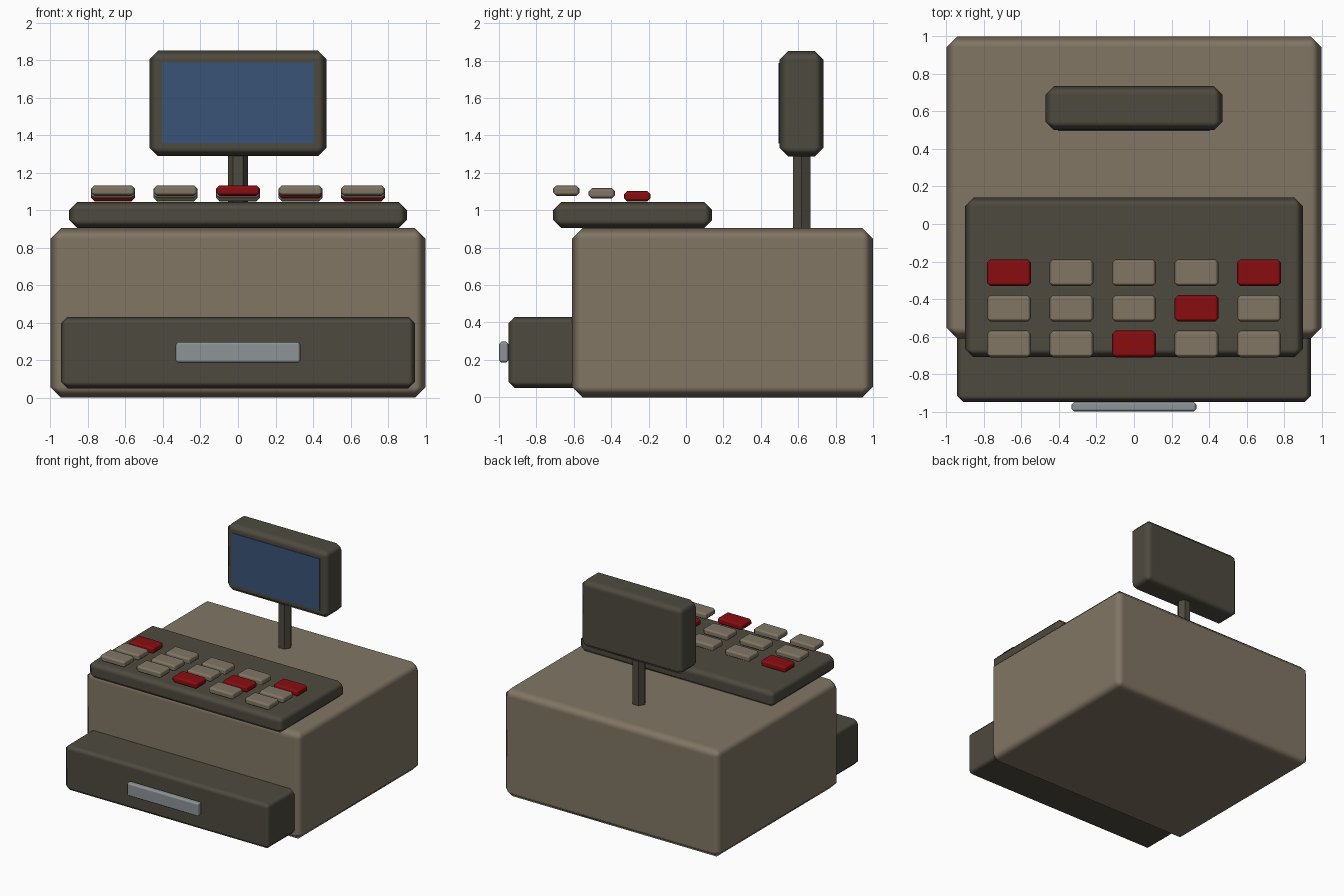
import bpy, bmesh, math
from mathutils import Matrix, Vector

if "Cube" in bpy.data.objects:
    bpy.data.objects.remove(bpy.data.objects["Cube"])


def material(name, rgb):
    m = bpy.data.materials.new(name)
    m.diffuse_color = (*rgb, 1)
    m.use_nodes = True
    m.node_tree.nodes["Principled BSDF"].inputs["Base Color"].default_value = m.diffuse_color
    return m


BEIGE = material("warm_beige", (0.22, 0.18, 0.127))
DARK = material("dark_olive_grey", (0.076, 0.068, 0.05))
RED = material("key_red", (0.25, 0.004, 0.005))
BLUE = material("screen_blue", (0.04, 0.087, 0.185))
STEEL = material("steel_grey", (0.27, 0.295, 0.31))


def finish(name, bm, mat, location):
    mesh = bpy.data.meshes.new(name)
    bm.to_mesh(mesh)
    bm.free()
    mesh.materials.append(mat)
    obj = bpy.data.objects.new(name, mesh)
    obj.location = location
    bpy.context.collection.objects.link(obj)
    return obj


def box(name, x, y, z, mat, bevel=0.0):
    """Box from (min, max) ranges, with a softly shaded one-step chamfer."""
    lo, hi = Vector((x[0], y[0], z[0])), Vector((x[1], y[1], z[1]))
    bm = bmesh.new()
    bmesh.ops.create_cube(bm, size=1, matrix=Matrix.Diagonal((*(hi - lo), 1)))
    for f in bm.faces:
        f.smooth = bevel > 0
    obj = finish(name, bm, mat, (lo + hi) / 2)
    if bevel:
        mod = obj.modifiers.new("chamfer", 'BEVEL')
        mod.width = bevel
        mod.segments = 1
        mod.harden_normals = True
    return obj


# Main body and cash drawer
box("body", (-1, 1), (-0.61, 1), (0, 0.905), BEIGE, 0.057)
box("drawer", (-0.945, 0.945), (-0.95, -0.45), (0.05, 0.43), DARK, 0.035)
box("drawer_handle", (-0.333, 0.333), (-1, -0.949), (0.185, 0.298), STEEL, 0.014)

# Keyboard panel with three stepped rows of keys
box("key_panel", (-0.9, 0.9), (-0.71, 0.14), (0.905, 1.045), DARK, 0.043)
red_keys = {(0, 0), (0, 4), (1, 3), (2, 2)}
for row in range(3):
    for col in range(5):
        cx, cy, cz = (col - 2) / 3, -0.26 - 0.19 * row, 1.075 + 0.015 * row
        box(f"key_{row + 1}_{col + 1}",
            (cx - 0.117, cx + 0.117), (cy - 0.071, cy + 0.071),
            (cz - 0.028, cz + 0.028),
            RED if (row, col) in red_keys else BEIGE, 0.018)

# Hexagonal display pole
bm = bmesh.new()
bmesh.ops.create_cone(bm, cap_ends=True, segments=6, radius1=0.054, radius2=0.054,
                      depth=0.46, matrix=Matrix.Rotation(math.pi / 2, 4, 'Z'))
finish("display_pole", bm, DARK, (0, 0.618, 1.1))

# Display housing and screen plate
box("display_housing", (-0.473, 0.473), (0.5, 0.736), (1.288, 1.852), DARK, 0.047)
box("display_screen", (-0.405, 0.405), (0.495, 0.503), (1.356, 1.788), BLUE)
